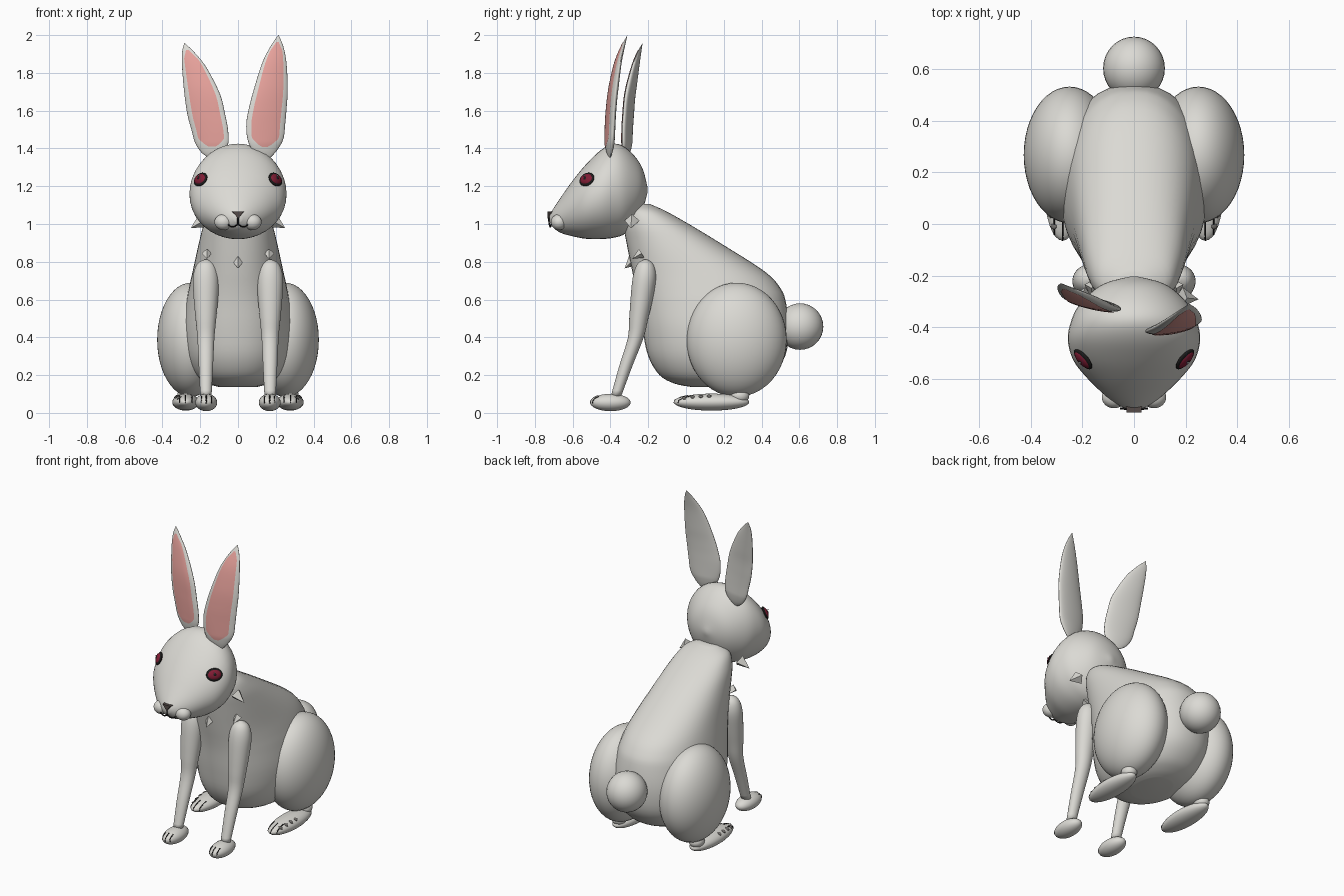
import bpy, bmesh, math
from mathutils import Vector, Matrix

cube = bpy.data.objects.get("Cube")
if cube:
    bpy.data.objects.remove(cube, do_unlink=True)


def material(name, rgb):
    m = bpy.data.materials.new(name)
    m.use_nodes = True
    m.diffuse_color = (*rgb, 1)
    bsdf = m.node_tree.nodes["Principled BSDF"]
    bsdf.inputs["Base Color"].default_value = (*rgb, 1)
    bsdf.inputs["Roughness"].default_value = 0.8
    return m


FUR = material("off white fur", (0.71, 0.70, 0.66))
PINK = material("ear pink", (0.80, 0.36, 0.33))
RED = material("dark red iris", (0.22, 0.012, 0.035))
BLACK = material("black", (0.012, 0.011, 0.011))
NOSE = material("nose brown grey", (0.09, 0.07, 0.065))
PAD = material("pad grey", (0.18, 0.17, 0.16))
WHITE = material("eye glint white", (0.9, 0.9, 0.9))


def finish(name, bm, mat, smooth=True):
    bmesh.ops.recalc_face_normals(bm, faces=bm.faces)
    for f in bm.faces:
        f.smooth = smooth
    mesh = bpy.data.meshes.new(name)
    bm.to_mesh(mesh)
    bm.free()
    mesh.materials.append(mat)
    ob = bpy.data.objects.new(name, mesh)
    bpy.context.collection.objects.link(ob)
    return ob


def ellipsoid(name, loc, radii, mat, rot=None, seg=32):
    bm = bmesh.new()
    bmesh.ops.create_uvsphere(bm, u_segments=seg, v_segments=seg // 2, radius=1)
    m = Matrix.Translation(loc)
    if rot:
        m = m @ rot.to_matrix().to_4x4()
    bm.transform(m @ Matrix.Diagonal((*radii, 1)))
    return finish(name, bm, mat)


def smooth_rows(rows, n=4):
    """Catmull-Rom interpolation between profile rows."""
    out = []
    for i in range(len(rows) - 1):
        a, b, c, d = rows[max(i - 1, 0)], rows[i], rows[i + 1], rows[min(i + 2, len(rows) - 1)]
        for k in range(n):
            t = k / n
            out.append([0.5 * (2 * q + (r - p) * t + (2 * p - 5 * q + 4 * r - s) * t * t
                               + (3 * q - p - 3 * r + s) * t ** 3)
                        for p, q, r, s in zip(a, b, c, d)])
    out.append(list(rows[-1]))
    return out


def loft(name, rings, mat, closed=True, smooth=True):
    bm = bmesh.new()
    vs = [[bm.verts.new(p) for p in ring] for ring in rings]
    n = len(vs[0])
    for a, b in zip(vs, vs[1:]):
        for i in range(n if closed else n - 1):
            j = (i + 1) % n
            bm.faces.new((a[i], a[j], b[j], b[i]))
    if closed:
        bm.faces.new(vs[0])
        bm.faces.new(vs[-1])
    return finish(name, bm, mat, smooth)


def tube(name, paths, radius, mat):
    cu = bpy.data.curves.new(name, 'CURVE')
    cu.dimensions = '3D'
    cu.bevel_depth = radius
    cu.bevel_resolution = 1
    for path in paths:
        sp = cu.splines.new('POLY')
        sp.points.add(len(path) - 1)
        for p, co in zip(sp.points, path):
            p.co = (*co, 1)
    cu.materials.append(mat)
    ob = bpy.data.objects.new(name, cu)
    bpy.context.collection.objects.link(ob)


def tuft(name, base, tip, r):
    """Small pointed pyramid of fur."""
    base, tip = Vector(base), Vector(tip)
    d = tip - base
    bm = bmesh.new()
    bmesh.ops.create_cone(bm, cap_ends=True, segments=4, radius1=r, radius2=0, depth=d.length)
    bm.transform(Matrix.Translation((base + tip) / 2) @ d.to_track_quat('Z', 'Y').to_matrix().to_4x4())
    finish(name, bm, FUR, False)


ANG = [2 * math.pi * i / 40 for i in range(40)]


def power(v, e):
    return math.copysign(abs(v) ** e, v)


# Body: height, front y, back y, half width
body = [(0.137, 0.03, 0.30, 0.10), (0.155, -0.06, 0.37, 0.16), (0.20, -0.14, 0.45, 0.225),
        (0.30, -0.20, 0.525, 0.275), (0.44, -0.23, 0.545, 0.29), (0.58, -0.25, 0.53, 0.275),
        (0.66, -0.265, 0.50, 0.26), (0.75, -0.285, 0.415, 0.24), (0.90, -0.315, 0.18, 0.207),
        (1.00, -0.33, 0.015, 0.18), (1.07, -0.31, -0.11, 0.14), (1.105, -0.27, -0.19, 0.06)]
loft("body", [[(hx * power(math.cos(t), 0.92), (y0 + y1) / 2 + (y1 - y0) / 2 * power(math.sin(t), 0.92), z)
               for t in ANG] for z, y0, y1, hx in smooth_rows(body)], FUR)

# Head: y, bottom z, top z, half width
head = [(-0.203, 1.17, 1.19, 0.01), (-0.225, 1.09, 1.28, 0.10), (-0.26, 1.015, 1.345, 0.16),
        (-0.32, 0.95, 1.405, 0.217), (-0.38, 0.928, 1.425, 0.245), (-0.45, 0.92, 1.392, 0.257),
        (-0.53, 0.922, 1.315, 0.235), (-0.60, 0.935, 1.23, 0.18), (-0.66, 0.952, 1.145, 0.118),
        (-0.70, 0.978, 1.085, 0.065), (-0.722, 1.01, 1.05, 0.02)]
loft("head", [[(hx * math.cos(t), y, (z0 + z1) / 2 + (z1 - z0) / 2 * math.sin(t)) for t in ANG]
              for y, z0, z1, hx in smooth_rows(head)], FUR)


# Ears: height, centre x, half width, centre y
def ear(side, rows, slope):
    rows = [(z, x, max(w, 0.001), y) for z, x, w, y in smooth_rows(rows, 6)]

    def thick(w):
        return min(0.022, 0.25 * w)
    loft(side + "_ear", [[(x + w * math.cos(t), y + slope * w * math.cos(t) + thick(w) * math.sin(t), z)
                          for t in ANG] for z, x, w, y in rows], FUR)
    # pink lining laid on the front surface
    z0, z1 = 1.405, rows[-1][0] - 0.03
    rings = []
    for z, x, w, y in rows:
        if z0 <= z <= z1:
            f = min(0.74, math.sqrt(max(0, (z - z0) / 0.09))) * min(1, math.sqrt((z1 - z) / 0.05))
            us = [f * (i / 6 - 1) for i in range(13)]
            rings.append([(x + w * u, y + slope * w * u - thick(w) * math.sqrt(1 - u * u) - 0.003, z)
                          for u in us])
    loft(side + "_ear_lining", rings, PINK, closed=False)


ear("left", [(1.35, 0.15, 0.02, -0.405), (1.39, 0.142, 0.065, -0.405), (1.45, 0.145, 0.095, -0.403),
             (1.53, 0.147, 0.103, -0.40), (1.61, 0.157, 0.10, -0.395), (1.71, 0.173, 0.09, -0.384),
             (1.85, 0.192, 0.065, -0.36), (1.94, 0.206, 0.034, -0.333), (2.0, 0.214, 0.001, -0.31)], 0.15)
ear("right", [(1.35, -0.135, 0.02, -0.315), (1.38, -0.135, 0.06, -0.314), (1.43, -0.139, 0.088, -0.312),
              (1.50, -0.15, 0.097, -0.31), (1.58, -0.168, 0.10, -0.305), (1.69, -0.19, 0.094, -0.295),
              (1.83, -0.232, 0.064, -0.268), (1.91, -0.264, 0.032, -0.247),
              (1.957, -0.283, 0.001, -0.23)], -0.2)

# Nose and mouth
loft("nose", [[(-s, y, 1.065), (s, y, 1.065), (0, y, 1.028)] for y, s in ((-0.69, 0.033), (-0.732, 0.028))],
     NOSE, smooth=False)
tube("mouth", [[(0, -0.728, 1.035), (0, -0.724, 0.998)]]
     + [[(0, -0.724, 0.998), (s * 0.02, -0.72, 0.986), (s * 0.038, -0.717, 0.986), (s * 0.053, -0.715, 0.997)]
        for s in (-1, 1)], 0.004, BLACK)

# Tail and chest tuft
ellipsoid("tail", (0, 0.604, 0.457), (0.12, 0.123, 0.123), FUR)
tuft("chest_tuft", (0, -0.27, 0.815), (0, -0.325, 0.765), 0.04)


def toe_lines(name, c, r):
    paths = []
    for u in (-0.45, 0, 0.45):
        k = math.sqrt(1 - u * u)
        paths.append([(c[0] + r[0] * u, c[1] - r[1] * k * math.cos(a), c[2] + r[2] * k * math.sin(a))
                      for a in (-0.1, 0.25, 0.6, 0.9)])
    tube(name, paths, 0.003, BLACK)


for s, side in ((1, "left"), (-1, "right")):
    # Face
    ellipsoid(side + "_muzzle_pad", (s * 0.077, -0.672, 1.01), (0.048, 0.043, 0.042), FUR)
    n = Vector((s * 0.68, -0.6, 0.42)).normalized()
    q = n.to_track_quat('Z', 'Y')
    eye = Vector((s * 0.198, -0.525, 1.236))
    ellipsoid(side + "_eye_rim", eye, (0.049, 0.039, 0.012), BLACK, q)
    ellipsoid(side + "_iris", eye, (0.043, 0.032, 0.018), RED, q)
    ellipsoid(side + "_pupil", eye + n * 0.008, (0.014, 0.014, 0.0125), BLACK, q, 16)
    ellipsoid(side + "_eye_glint", eye + n * 0.017 + Vector((0, -0.004, 0.012)), (0.004,) * 3, WHITE, q, 12)

    # Front leg: height, y, radius
    arm = [(0.812, -0.215, 0.008), (0.795, -0.215, 0.04), (0.76, -0.216, 0.06), (0.70, -0.221, 0.069),
           (0.60, -0.235, 0.064), (0.50, -0.25, 0.055), (0.395, -0.267, 0.045), (0.25, -0.318, 0.038),
           (0.09, -0.37, 0.03)]
    loft(side + "_front_leg", [[(s * 0.17 + r * math.cos(t), y + r * 0.92 * math.sin(t), z) for t in ANG]
                               for z, y, r in smooth_rows(arm)], FUR)
    paw, pr = (s * 0.168, -0.40, 0.055), (0.058, 0.107, 0.046)
    ellipsoid(side + "_front_paw", paw, pr, FUR)
    toe_lines(side + "_front_toe_lines", paw, pr)

    # Hind leg
    ellipsoid(side + "_thigh", (s * 0.25, 0.268, 0.387), (0.178, 0.265, 0.302), FUR, seg=48)
    foot, fr = (s * 0.277, 0.135, 0.057), (0.071, 0.20, 0.045)
    ellipsoid(side + "_hind_foot", foot, fr, FUR)
    ellipsoid(side + "_heel", (s * 0.277, 0.285, 0.09), (0.045, 0.05, 0.04), FUR)
    toe_lines(side + "_hind_toe_lines", foot, fr)
    for i, v in enumerate((-0.72, -0.5, -0.28, -0.06)):
        k = math.sqrt(1 - v * v) * 0.707
        tilt = Vector((s * 0.55, 0, 0.85)).to_track_quat('Z', 'Y')
        ellipsoid(f"{side}_foot_pad_{i + 1}",
                  (foot[0] + s * fr[0] * k, foot[1] + fr[1] * v, foot[2] + fr[2] * k),
                  (0.012, 0.014, 0.004), PAD, tilt, 12)

    # Fur tufts at neck and shoulder
    tuft(side + "_neck_tuft", (s * 0.185, -0.285, 1.018), (s * 0.25, -0.292, 0.978), 0.04)
    tuft(side + "_shoulder_tuft", (s * 0.165, -0.235, 0.845), (s * 0.165, -0.285, 0.815), 0.027)
